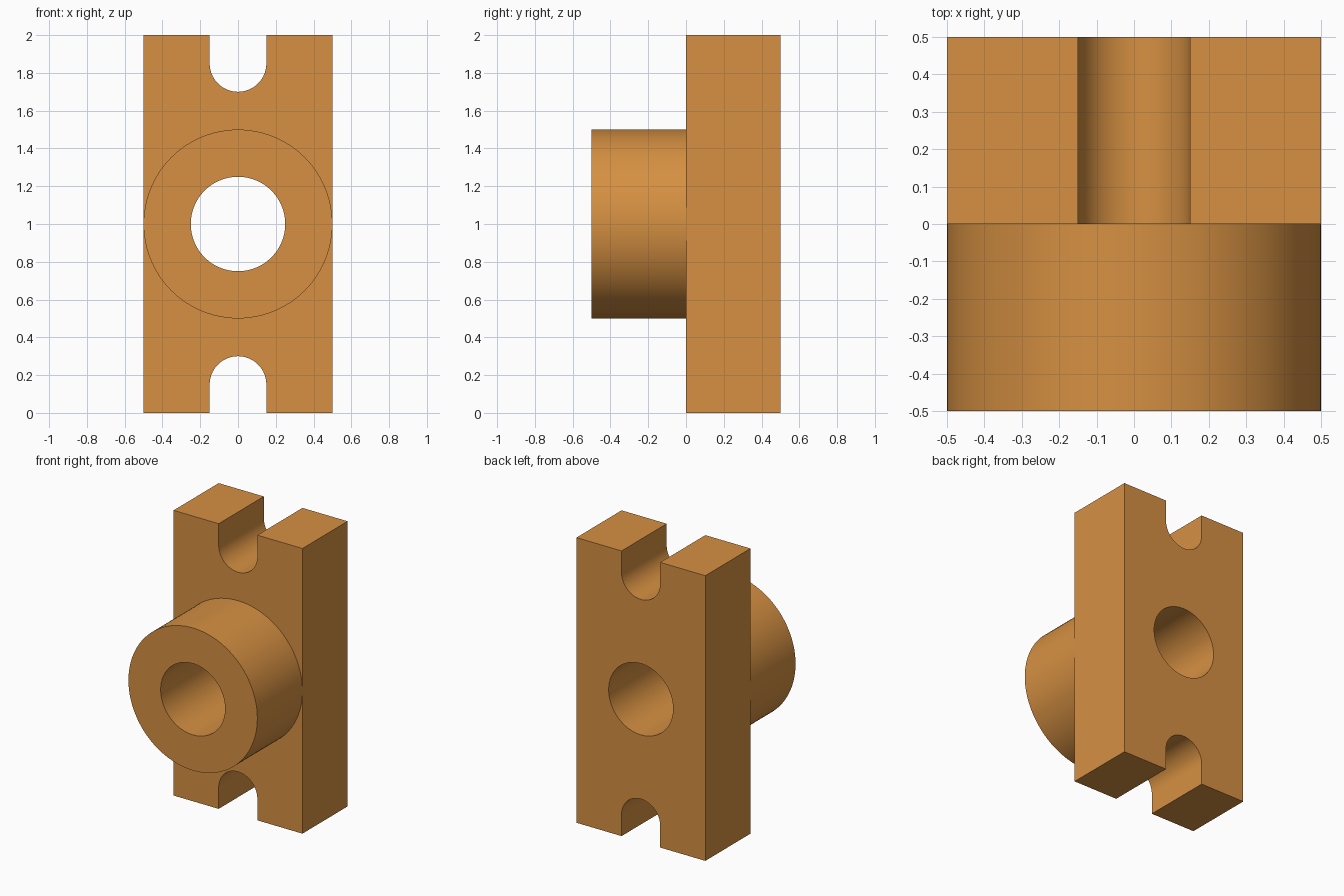
import bpy, bmesh
from math import pi, cos, sin

if "Cube" in bpy.data.objects:
    bpy.data.objects.remove(bpy.data.objects["Cube"])

STEPS = 48
PLATE_FRONT, PLATE_BACK, BOSS_FRONT = 0.0, 0.5, -0.5


def arc(radius, start, end, z=0.0):
    """Points of an arc in the x-z plane."""
    angles = [start + (end - start) * i / STEPS for i in range(STEPS + 1)]
    return [(radius * cos(a), z + radius * sin(a)) for a in angles]


bm = bmesh.new()


def face(points, y):
    bm.faces.new([bm.verts.new((x, y, z)) for x, z in points])


def wall(points, y0, y1):
    for (xa, za), (xb, zb) in zip(points, points[1:]):
        bm.faces.new([bm.verts.new(p) for p in
                      ((xa, y0, za), (xb, y0, zb), (xb, y1, zb), (xa, y1, za))])


# Profiles of the upper half, measured from the bore axis
outline = ([(0.5, 0), (0.5, 1), (0.15, 1)] + arc(0.15, 0, -pi, 0.85)
           + [(-0.15, 1), (-0.5, 1), (-0.5, 0)])
boss = arc(0.5, 0, pi)
bore = arc(0.25, 0, pi)

# Slotted plate: outer wall, back face with bore, front face around the boss
wall(outline, PLATE_FRONT, PLATE_BACK)
face(outline + bore[::-1], PLATE_BACK)
face(outline + boss[-2:0:-1], PLATE_FRONT)

# Round boss with a bore running through the plate
wall(boss, BOSS_FRONT, PLATE_FRONT)
face(boss + bore[::-1], BOSS_FRONT)
wall(bore, BOSS_FRONT, PLATE_BACK)

# Mirror to the lower half and weld into one closed solid
bmesh.ops.remove_doubles(bm, verts=bm.verts[:], dist=1e-5)
bmesh.ops.mirror(bm, geom=bm.verts[:] + bm.edges[:] + bm.faces[:],
                 axis='Z', merge_dist=1e-5)
bmesh.ops.remove_doubles(bm, verts=bm.verts[:], dist=1e-5)
bmesh.ops.recalc_face_normals(bm, faces=bm.faces[:])

mesh = bpy.data.meshes.new("slotted_plate_with_boss")
bm.to_mesh(mesh)
bm.free()
bracket = bpy.data.objects.new("slotted_plate_with_boss", mesh)
bracket.location.z = 1
bpy.context.collection.objects.link(bracket)

# Orange finish
orange = bpy.data.materials.new("orange")
orange.diffuse_color = (0.67, 0.28, 0.055, 1)
orange.use_nodes = True
orange.node_tree.nodes["Principled BSDF"].inputs["Base Color"].default_value = orange.diffuse_color
mesh.materials.append(orange)

bpy.context.view_layer.objects.active = bracket
bracket.select_set(True)
bpy.ops.object.shade_smooth_by_angle(angle=pi / 6)
